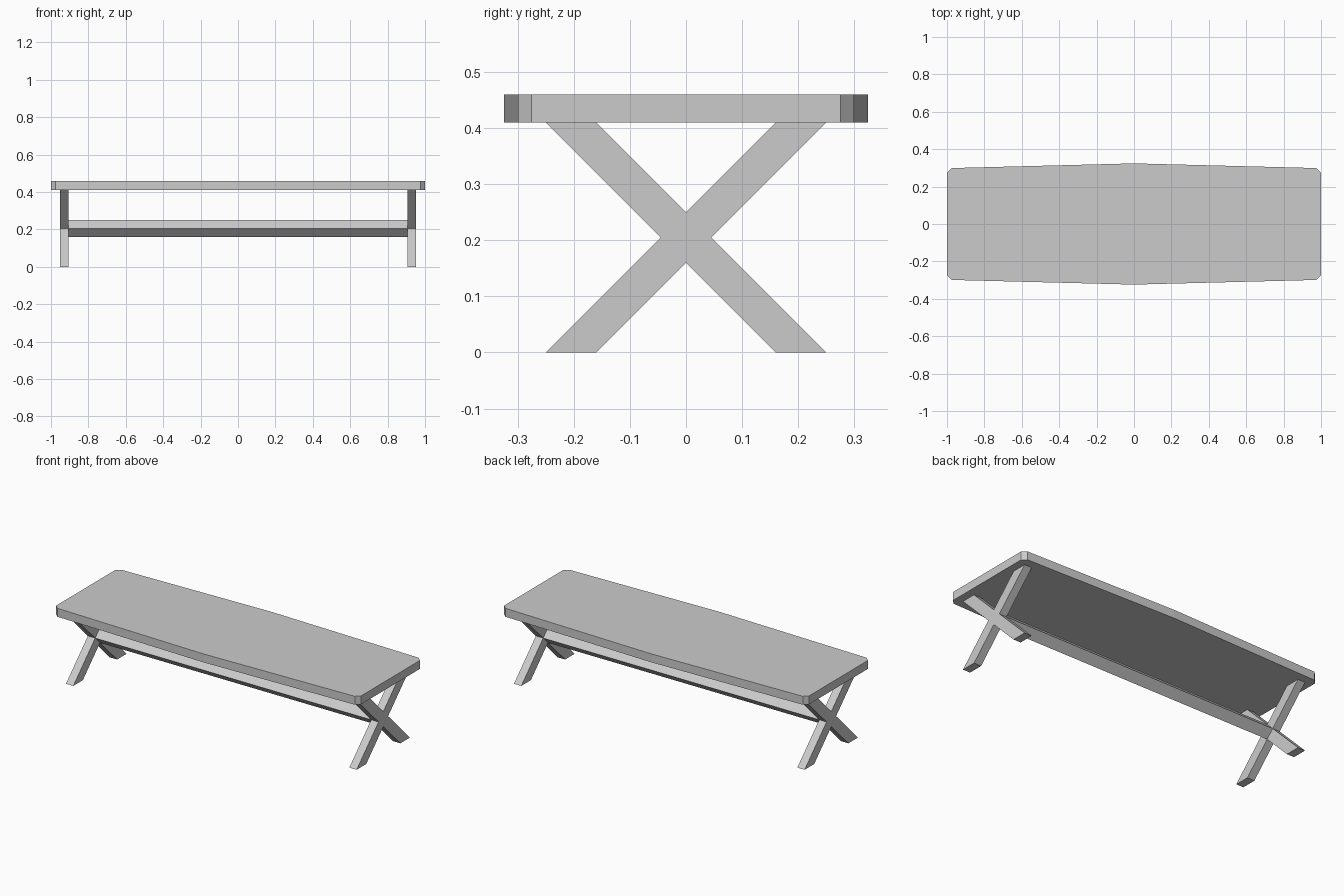
import bpy
import bmesh

cube = bpy.data.objects.get("Cube")
if cube:
    bpy.data.objects.remove(cube, do_unlink=True)

# Single grey finish
GREY = (0.6, 0.6, 0.6, 1.0)
grey = bpy.data.materials.new("plain_grey")
grey.use_nodes = True
grey.diffuse_color = GREY
grey.node_tree.nodes["Principled BSDF"].inputs["Base Color"].default_value = GREY

TOP_Z, UNDER_Z = 0.46, 0.41
LEG_IN, LEG_OUT = 0.905, 0.953
FOOT, INNER = 0.25, 0.16       # outer and inner y of each foot
HALF = (FOOT - INNER) / 2      # half width of a leg measured flat
MID_Z = UNDER_Z / 2


def prism(name, profile, offset):
    """Extrude a closed 3D profile along offset."""
    bm = bmesh.new()
    face = bm.faces.new([bm.verts.new(p) for p in profile])
    ext = bmesh.ops.extrude_face_region(bm, geom=[face])
    verts = [v for v in ext["geom"] if isinstance(v, bmesh.types.BMVert)]
    bmesh.ops.translate(bm, verts=verts, vec=offset)
    bmesh.ops.recalc_face_normals(bm, faces=bm.faces)
    mesh = bpy.data.meshes.new(name)
    bm.to_mesh(mesh)
    bm.free()
    mesh.materials.append(grey)
    obj = bpy.data.objects.new(name, mesh)
    bpy.context.collection.objects.link(obj)
    return obj


# Table top: gently bowed long sides and clipped corners
back = [(1, 0.275), (0.975, 0.299), (0, 0.324), (-0.975, 0.299), (-1, 0.275)]
outline = back + [(-x, -y) for x, y in back]
prism("table_top", [(x, y, UNDER_Z) for x, y in outline], (0, 0, TOP_Z - UNDER_Z))

# Crossed leg frames, one X-shaped piece at each end
quarter = [(FOOT, MID_Z), (INNER, MID_Z), (0, HALF)]
upper = quarter + [(-INNER, MID_Z), (-FOOT, MID_Z), (-HALF, 0)]
cross = upper + [(-y, -z) for y, z in quarter]
cross += [(INNER, -MID_Z), (FOOT, -MID_Z), (HALF, 0)]
for name, x in (("left_leg_frame", LEG_IN), ("right_leg_frame", -LEG_OUT)):
    prism(name, [(x, y, z + MID_Z) for y, z in cross], (LEG_OUT - LEG_IN, 0, 0))

# Diamond-section stretcher joining the two crossings
diamond = [(HALF, 0), (0, HALF), (-HALF, 0), (0, -HALF)]
prism("stretcher", [(-LEG_IN, y, z + MID_Z) for y, z in diamond], (2 * LEG_IN, 0, 0))
